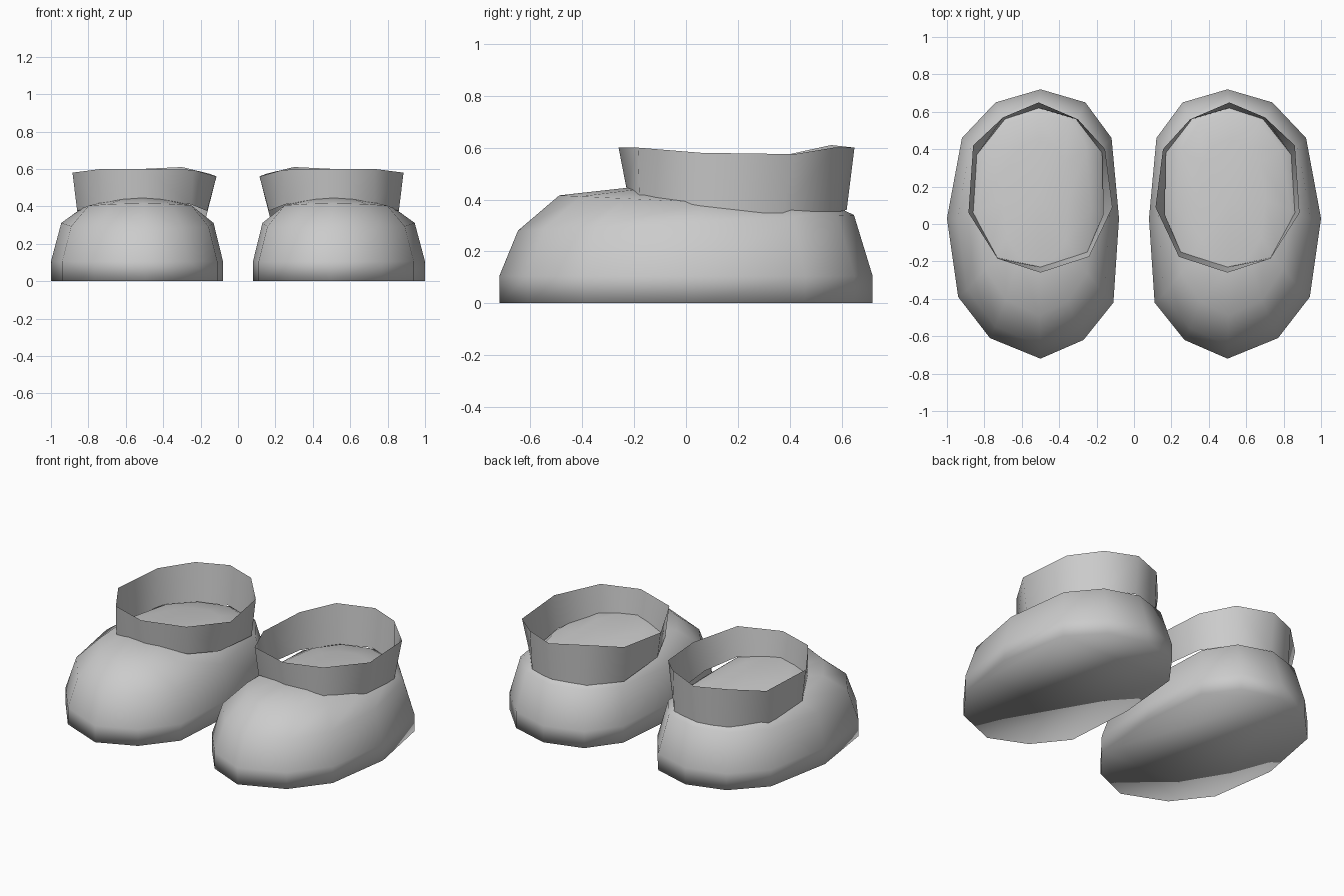
import bpy
import bmesh

CX = 0.52  # centre line of the right shoe


def loft(name, rings, base=False, apex=None):
    """Skin a stack of equal-length rings, optionally closing both ends."""
    bm = bmesh.new()
    loops = [[bm.verts.new(p) for p in r] for r in rings]
    n = len(loops[0])
    for a, b in zip(loops, loops[1:]):
        for i in range(n):
            j = (i + 1) % n
            bm.faces.new((a[i], a[j], b[j], b[i]))
    if base:
        bm.faces.new(loops[0][::-1])
    if apex:
        tip = bm.verts.new(apex)
        for i in range(n):
            bm.faces.new((loops[-1][i], loops[-1][(i + 1) % n], tip))
    for f in bm.faces:
        f.smooth = True
    me = bpy.data.meshes.new(name)
    bm.to_mesh(me)
    bm.free()
    ob = bpy.data.objects.new(name, me)
    bpy.context.collection.objects.link(ob)
    # second shoe of the pair
    mod = ob.modifiers.new("pair", 'MIRROR')
    mod.use_axis[0] = True
    mod.use_mirror_merge = False
    return ob


# shoe outline, counter-clockwise from the toe
outline = [(0.50, -0.72), (0.77, -0.61), (0.94, -0.39), (1.00, 0.03),
           (0.92, 0.46), (0.74, 0.65), (0.50, 0.72), (0.26, 0.65),
           (0.12, 0.46), (0.08, 0.03), (0.11, -0.42), (0.27, -0.62)]


def level(sx, sy, dy, z, tilt):
    return [(CX + (x - CX) * sx, y * sy + dy, z + tilt * y / 0.72)
            for x, y in outline]


# shoe body: sole, wall, shoulder and domed top
loft("shoe_body", [
    level(1, 1, 0, 0.0, 0),
    level(1, 1, 0, 0.105, 0),
    level(0.885, 0.9, 0, 0.31, 0.03),
    level(0.66, 0.755, 0.055, 0.39, -0.026),
    level(0.38, 0.47, 0.11, 0.417, -0.028),
], base=True, apex=(0.51, 0.13, 0.425))

# ankle collar: open band flaring slightly upward
collar_low = [(0.50, -0.23, 0.445), (0.73, -0.18, 0.415), (0.86, 0.06, 0.375),
              (0.84, 0.37, 0.34), (0.69, 0.56, 0.345), (0.51, 0.62, 0.36),
              (0.31, 0.56, 0.35), (0.17, 0.38, 0.345), (0.165, 0.05, 0.375),
              (0.25, -0.15, 0.41)]
collar_top = [(0.50, -0.26, 0.60), (0.73, -0.185, 0.60), (0.885, 0.06, 0.58),
              (0.86, 0.42, 0.575), (0.70, 0.57, 0.60), (0.51, 0.65, 0.60),
              (0.30, 0.56, 0.61), (0.155, 0.40, 0.575), (0.115, 0.09, 0.56),
              (0.24, -0.175, 0.595)]
loft("ankle_collar", [collar_low, collar_top])
